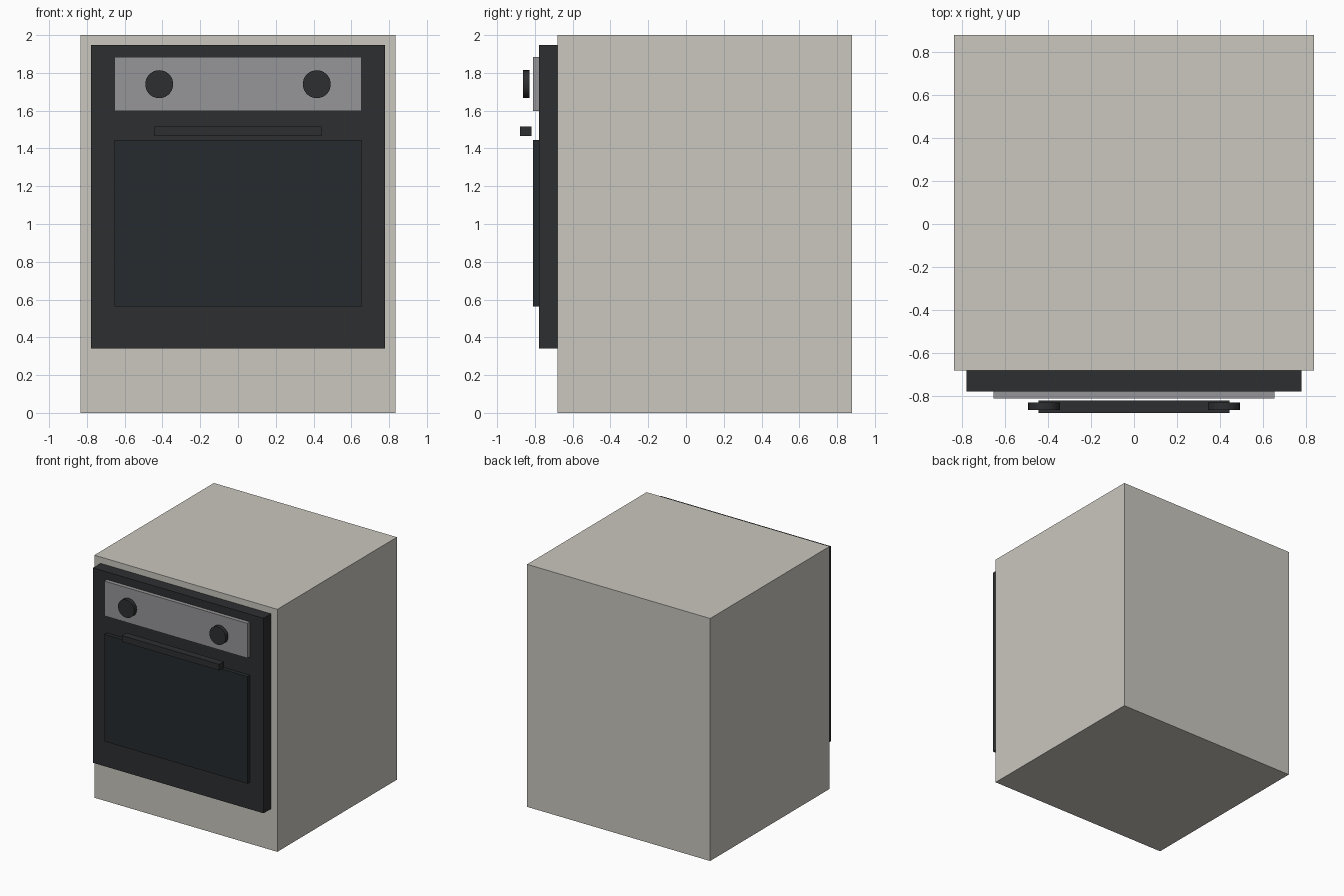
import bpy, bmesh
from math import radians
from mathutils import Matrix

if "Cube" in bpy.data.objects:
    bpy.data.objects.remove(bpy.data.objects["Cube"])


def material(name, rgb):
    m = bpy.data.materials.new(name)
    m.diffuse_color = (*rgb, 1)
    m.use_nodes = True
    m.node_tree.nodes["Principled BSDF"].inputs["Base Color"].default_value = m.diffuse_color
    return m


cream = material("cream_enamel", (0.59, 0.57, 0.52))
black = material("black_enamel", (0.027, 0.028, 0.03))
glass = material("dark_glass", (0.019, 0.024, 0.027))
steel = material("brushed_steel", (0.305, 0.305, 0.315))


def make(name, bm, mat):
    mesh = bpy.data.meshes.new(name)
    bm.to_mesh(mesh)
    bm.free()
    mesh.materials.append(mat)
    ob = bpy.data.objects.new(name, mesh)
    bpy.context.collection.objects.link(ob)
    return ob


def box(name, half_width, y0, y1, z0, z1, mat):
    """Box centred on x = 0."""
    bm = bmesh.new()
    place = (Matrix.Translation((0, (y0 + y1) / 2, (z0 + z1) / 2))
             @ Matrix.Diagonal((2 * half_width, y1 - y0, z1 - z0, 1)))
    bmesh.ops.create_cube(bm, size=1, matrix=place)
    return make(name, bm, mat)


def knob(name, x):
    """Round dial facing the front."""
    bm = bmesh.new()
    place = Matrix.Translation((x, -0.846, 1.74)) @ Matrix.Rotation(radians(90), 4, 'X')
    bmesh.ops.create_cone(bm, cap_ends=True, segments=32, radius1=0.074,
                          radius2=0.074, depth=0.034, matrix=place)
    ob = make(name, bm, black)
    bpy.context.view_layer.objects.active = ob
    ob.select_set(True)
    bpy.ops.object.shade_smooth_by_angle(angle=radians(30))
    ob.select_set(False)


# Cabinet and oven front
box("cabinet", 0.835, -0.68, 0.878, 0, 2, cream)
box("oven_front", 0.778, -0.778, -0.68, 0.34, 1.948, black)

# Door window, control panel and handle
box("door_window", 0.653, -0.81, -0.778, 0.563, 1.446, glass)
box("control_panel", 0.653, -0.81, -0.778, 1.598, 1.885, steel)
box("door_handle", 0.443, -0.878, -0.818, 1.466, 1.517, black)

# Control dials
for side, x in (("left", -0.417), ("right", 0.417)):
    knob(side + "_knob", x)
